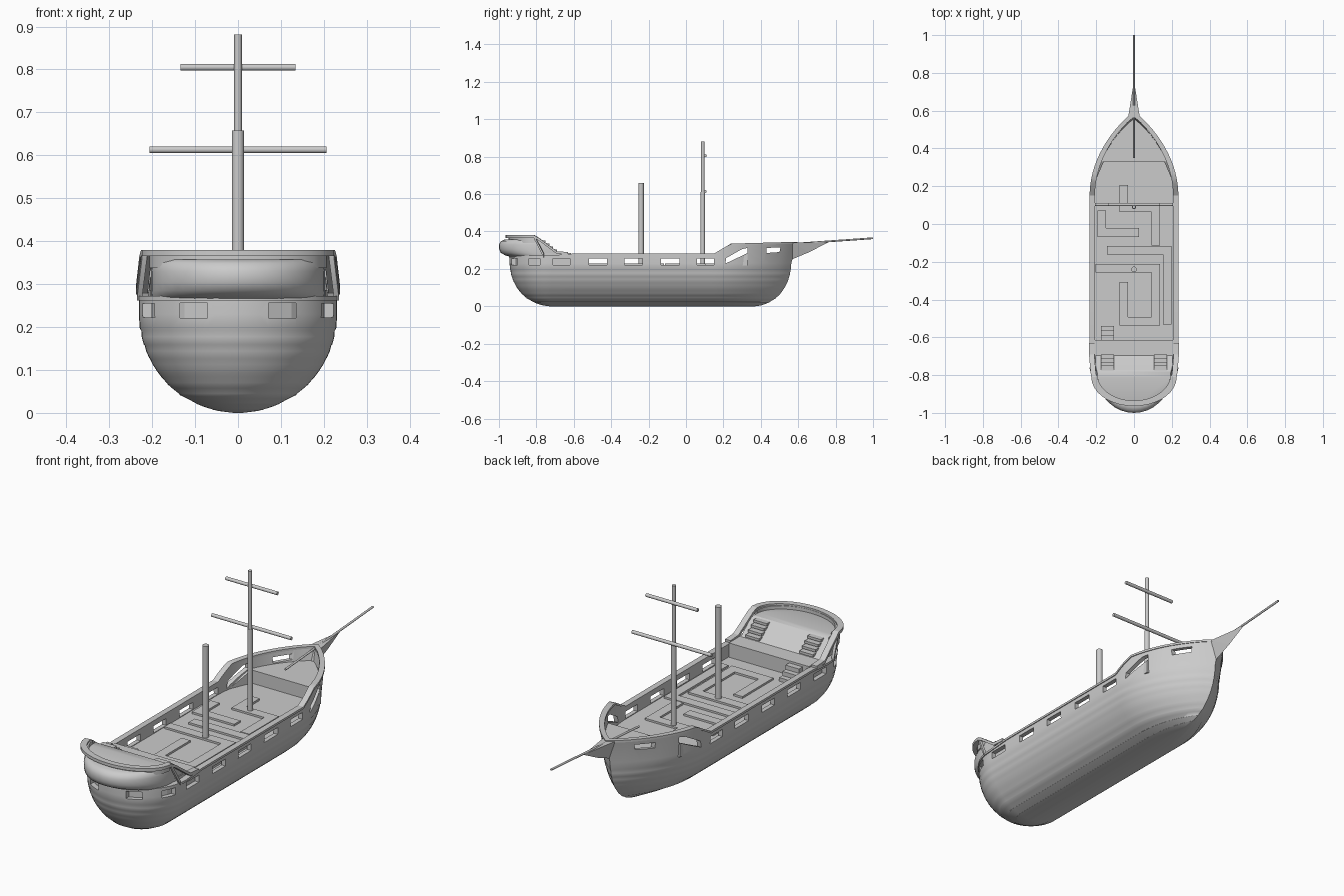
import bpy, bmesh, math
from mathutils import Vector

if "Cube" in bpy.data.objects:
    bpy.data.objects.remove(bpy.data.objects["Cube"])

WALL, FLOOR = 0.018, 0.219


def make(name, verts, faces, smooth=None):
    me = bpy.data.meshes.new(name)
    me.from_pydata([tuple(v) for v in verts], [], faces)
    bm = bmesh.new()
    bm.from_mesh(me)
    bmesh.ops.recalc_face_normals(bm, faces=bm.faces)
    bm.to_mesh(me)
    bm.free()
    ob = bpy.data.objects.new(name, me)
    bpy.context.collection.objects.link(ob)
    if smooth:
        shade(ob, smooth)
    return ob


def shade(ob, deg=30):
    bpy.ops.object.select_all(action='DESELECT')
    ob.select_set(True)
    bpy.context.view_layer.objects.active = ob
    bpy.ops.object.shade_smooth_by_angle(angle=math.radians(deg))


def loft(name, rings, closed=False, smooth=None):
    """Skin equal-length rings; closed joins last ring to first, otherwise caps."""
    n, m = len(rings[0]), len(rings)
    faces = [(i % m * n + j, i % m * n + (j + 1) % n, (i + 1) % m * n + (j + 1) % n, (i + 1) % m * n + j)
             for i in range(m if closed else m - 1) for j in range(n)]
    if not closed:
        faces += [tuple(range(n)), tuple(range((m - 1) * n, m * n))]
    return make(name, [v for r in rings for v in r], faces, smooth)


def box(name, c, s):
    r = [[(c[0] + a * s[0] / 2, c[1] + b * s[1] / 2, c[2] + k * s[2] / 2)
          for a, b in ((-1, -1), (1, -1), (1, 1), (-1, 1))] for k in (-1, 1)]
    return loft(name, r)


def rod(name, a, b, r, sides=16):
    a, b = Vector(a), Vector(b)
    q = (b - a).to_track_quat('Z', 'Y')
    circ = [q @ Vector((r * math.cos(2 * math.pi * i / sides), r * math.sin(2 * math.pi * i / sides), 0))
            for i in range(sides)]
    return loft(name, [[p + v for v in circ] for p in (a, b)], smooth=40)


def sweep(name, path, w, h):
    """Rectangular section along a path."""
    rings = []
    for i, p in enumerate(path):
        t = Vector(path[min(i + 1, len(path) - 1)]) - Vector(path[max(i - 1, 0)])
        n = Vector((t.y, -t.x, 0)).normalized() * w / 2
        up = Vector((0, 0, h / 2))
        p = Vector(p)
        rings.append([p + n + up, p - n + up, p - n - up, p + n - up])
    return loft(name, rings, smooth=30)


def top(y):
    """Height of the bulwark along the ship."""
    pts = [(-2, .268), (-.72, .268), (-.6, .278), (.15, .278), (.24, .331), (.6, .341)]
    for (a, za), (b, zb) in zip(pts, pts[1:]):
        if y <= b:
            return za + (zb - za) * (y - a) / (b - a)
    return pts[-1][1]


def ring(t, off, z, end=None):
    """Plan outline of the ship: round stern, straight sides, pointed bow."""
    half = .228 * t + off
    end = (.36 + .2 * t if end is None else end) + off
    side = [(half * math.sin(math.radians(a)), -.72 - (.22 * t + off) * math.cos(math.radians(a)))
            for a in range(0, 91, 6)]
    side += [(half, y) for y in (-.6, -.4, -.2, 0, .1)]
    side += [(half * (1 - (i / 14) ** 2) ** .9, .15 + (end - .15) * i / 14) for i in range(15)]
    full = side + [(-x, y) for x, y in side[-2:0:-1]]
    return [(x, y, z(y) if callable(z) else z) for x, y in full]


def tz(z):
    return math.sqrt(max(.002, 1 - ((.23 - min(z, .23)) / .23) ** 2))


# Hull with softly stepped strakes, bulwark and inner deck as one solid
levels = [0, .008, .022, .045, .07, .098, .128, .16, .195]
rings = []
for a, b in zip(levels, levels[1:]):
    o, m = (.0025 if a > .03 else 0), (a + b) / 2
    rings += [ring(tz(a), o, a), ring(tz(m), o, m), ring(tz(b), 0, b - .003 * (b > .03) - .0005)]
rings += [ring(1, .001, .198), ring(1, .003, .23), ring(1, .003, top, .59),
          ring(1, -WALL, top, .59), ring(1, -WALL, FLOOR, .56)]
hull = loft("hull", rings)

# Gun ports cut through both sides and the stern
cutters = []


def side_port(poly):
    cutters.append(loft("port_cutter", [[(x, y, z) for y, z in poly] for x in (-.4, .4)]))


for y, w in ((-.81, .06), (-.665, .09), (-.47, .095), (-.28, .095), (-.085, .1), (.105, .09)):
    side_port([(y - w / 2, .222), (y + w / 2, .222), (y + w / 2, .255), (y - w / 2, .255)])
side_port([(.21, .228), (.33, .285), (.33, .312), (.30, .306), (.215, .258)])
side_port([(.43, .285), (.5, .29), (.505, .315), (.43, .312)])
for s in (-1, 1):
    cutters.append(box("port_cutter", (s * .103, -.91, .2385), (.065, .16, .035)))
for c in cutters:
    bpy.ops.object.select_all(action='DESELECT')
    bpy.context.view_layer.objects.active = hull
    hull.select_set(True)
    mod = hull.modifiers.new("ports", 'BOOLEAN')
    mod.operation, mod.object, mod.solver = 'DIFFERENCE', c, 'EXACT'
    bpy.ops.object.modifier_apply(modifier=mod.name)
    bpy.data.objects.remove(c)
shade(hull, 50)

# Cap rail around the bulwark
lo, hi = (lambda y: top(y) - .006), (lambda y: top(y) + .004)
loft("cap_rail", [ring(1, .007, lo, .588), ring(1, .007, hi, .588),
                  ring(1, -.021, hi, .588), ring(1, -.021, lo, .588)], closed=True, smooth=30)


# Raised decks built from rows across the ship
def deck(name, rows):
    loft(name, [[(-w, y, FLOOR - .005), (w, y, FLOOR - .005), (w, y, z), (-w, y, z)] for y, w, z in rows])


def bow_half(y):
    return max(.004, .214 * max(0, 1 - ((y - .15) / .41) ** 2) ** .9)


deck("foredeck", [(y, bow_half(y), .281) for y in (.33, .38, .43, .48, .52, .55)])
deck("lower_poop", [(y, .208 * math.sqrt(1 - (max(0, -.72 - y) / .2) ** 2), .286)
                    for y in (-.91, -.88, -.84, -.8, -.76, -.72, -.615)])

# Sloping wedges where the foredeck meets the sides
for s in (-1, 1):
    make("foredeck_bracket", [(s * x, y, z) for x, y, z in
         ((.205, .225, FLOOR), (.2, .33, FLOOR), (.16, .33, FLOOR), (.2, .33, .281), (.16, .33, .281))],
         [(0, 1, 2), (0, 1, 3), (0, 2, 4), (0, 4, 3), (1, 2, 4, 3)])

# Bulging stern cabin with a sloped front
cabin = []
for z, half, ry, front in ((.262, .2, .15, -.66), (.272, .202, .185, -.675), (.285, .203, .21, -.695),
                           (.305, .203, .219, -.72), (.33, .203, .22, -.75), (.348, .2, .21, -.77),
                           (.357, .195, .19, -.78)):
    arc = [(half * math.cos(math.radians(a)), -.78 - ry * math.sin(math.radians(a)), z) for a in range(0, 181, 10)]
    cabin.append([(half, front, z)] + arc + [(-half, front, z)])
loft("stern_cabin", cabin, smooth=45)

# Stern rail with sloping ends and bulwark beneath
arc = [(.212 * math.cos(math.radians(a)), -.81 - .14 * math.sin(math.radians(a)), .373) for a in range(0, 181, 10)]
ends = [(.224, -.63, .283), (.224, -.69, .287), (.216, -.785, .358)]
sweep("stern_rail", ends + arc + [(-x, y, z) for x, y, z in ends[::-1]], .028, .014)
sweep("stern_bulwark", [(x * .94, y + .008, .355) for x, y, z in arc], .014, .035)
for s in (-1, 1):
    sweep("stern_strut", [(s * .23, -.76, .272), (s * .218, -.81, .368)], .012, .02)

# Stairs
for x in (-.14, .14):
    for i in range(4):
        box("poop_step", (x, -.705 - i * .02, .298 + i * .016), (.07, .03, .012))
for i in range(3):
    box("deck_step", (-.14, -.555 - i * .024, .226 + i * .01), (.07, .03, .02 + i * .02))

# Raised meandering strips on the main deck
strips = [[(-.17, .05), (-.17, -.045), (.005, -.045)],
          [(-.055, .185), (-.055, .085), (.115, .085), (.115, -.09)],
          [(-.12, -.14), (.175, -.14), (.175, -.51)],
          [(-.18, -.235), (.115, -.235), (.115, -.515), (-.055, -.515), (-.055, -.33)]]
for pts in strips:
    for a, b in zip(pts, pts[1:]):
        box("deck_strip", ((a[0] + b[0]) / 2, (a[1] + b[1]) / 2, FLOOR + .003),
            (abs(a[0] - b[0]) + .045, abs(a[1] - b[1]) + .045, .012))

# Masts and yards
rod("main_mast", (0, -.24, FLOOR), (0, -.24, .658), .0145)
rod("fore_mast", (0, .09, FLOOR), (0, .09, .61), .012)
rod("fore_topmast", (0, .09, .6), (0, .09, .882), .009)
rod("lower_yard", (-.206, .103, .613), (.206, .103, .613), .008)
rod("upper_yard", (-.134, .103, .805), (.134, .103, .805), .008)

# Beak under the bowsprit
make("beak", [(-.03, .57, .34), (.03, .57, .34), (0, .76, .342), (0, .54, .24), (0, .66, .29)],
     [(0, 1, 2), (0, 3, 4), (0, 4, 2), (1, 4, 3), (1, 2, 4), (0, 1, 3)])
rod("bowsprit", (0, .35, .318), (0, 1, .364), .005, 10)
